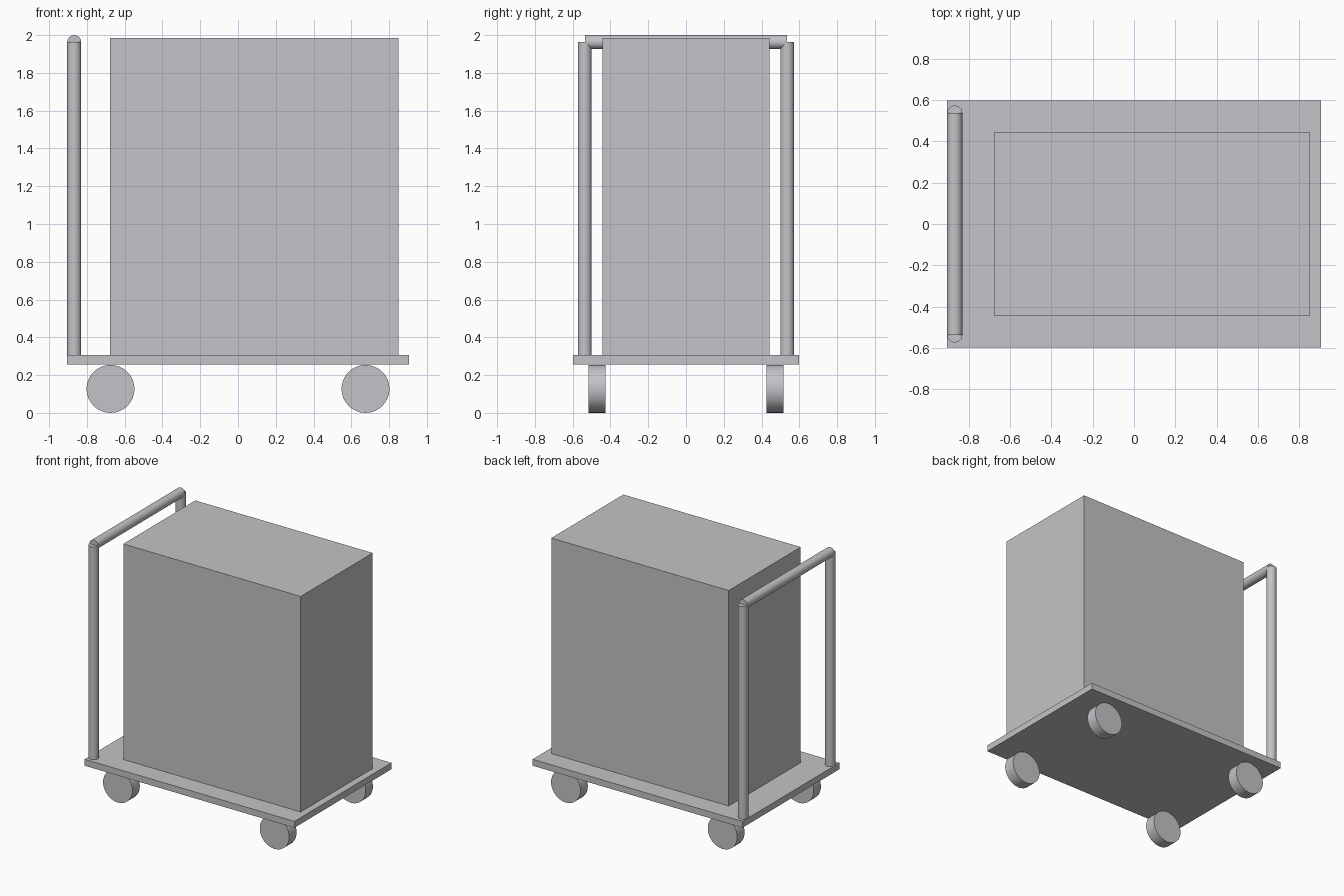
import bpy
import math

old = bpy.data.objects.get("Cube")
if old:
    bpy.data.objects.remove(old, do_unlink=True)

# Single grey finish
grey = bpy.data.materials.new("light grey")
grey.use_nodes = True
colour = (0.55, 0.55, 0.58, 1.0)
grey.diffuse_color = colour
grey.node_tree.nodes["Principled BSDF"].inputs["Base Color"].default_value = colour


def box(name, low, high):
    centre = [(a + b) / 2 for a, b in zip(low, high)]
    bpy.ops.mesh.primitive_cube_add(size=1, location=centre)
    ob = bpy.context.object
    ob.name = name
    ob.scale = [b - a for a, b in zip(low, high)]
    bpy.ops.object.transform_apply(location=False, rotation=False, scale=True)
    ob.data.materials.append(grey)


def cylinder(name, radius, length, centre, along_y=False):
    rot = (math.pi / 2, 0, 0) if along_y else (0, 0, 0)
    bpy.ops.mesh.primitive_cylinder_add(vertices=32, radius=radius, depth=length,
                                        location=centre, rotation=rot)
    ob = bpy.context.object
    ob.name = name
    bpy.ops.object.shade_smooth_by_angle(angle=math.radians(30))
    ob.data.materials.append(grey)


WHEEL_R = 0.127
DECK_BOTTOM, DECK_TOP = 0.257, 0.307
TUBE_R = 0.037
HANDLE_X, POST_Y, POST_TOP = -0.867, 0.536, 1.963

# Deck and its load
box("deck", (-0.904, -0.597, DECK_BOTTOM), (0.904, 0.597, DECK_TOP))
box("crate", (-0.678, -0.443, DECK_TOP), (0.85, 0.443, 1.985))

# Handle: two posts and a crossbar
for side, s in (("left", 1), ("right", -1)):
    cylinder("handle_post_" + ("back" if s > 0 else "front"), TUBE_R, POST_TOP - DECK_TOP,
             (HANDLE_X, s * POST_Y, (POST_TOP + DECK_TOP) / 2))
cylinder("handle_bar", TUBE_R, 2 * POST_Y, (HANDLE_X, 0, POST_TOP), along_y=True)

# Four wheels under the deck
for sx, x_name in ((1, "left"), (-1, "right")):
    for sy, y_name in ((1, "back"), (-1, "front")):
        cylinder(f"wheel_{y_name}_{x_name}", WHEEL_R, 0.09,
                 (sx * 0.675, sy * 0.47, WHEEL_R), along_y=True)
